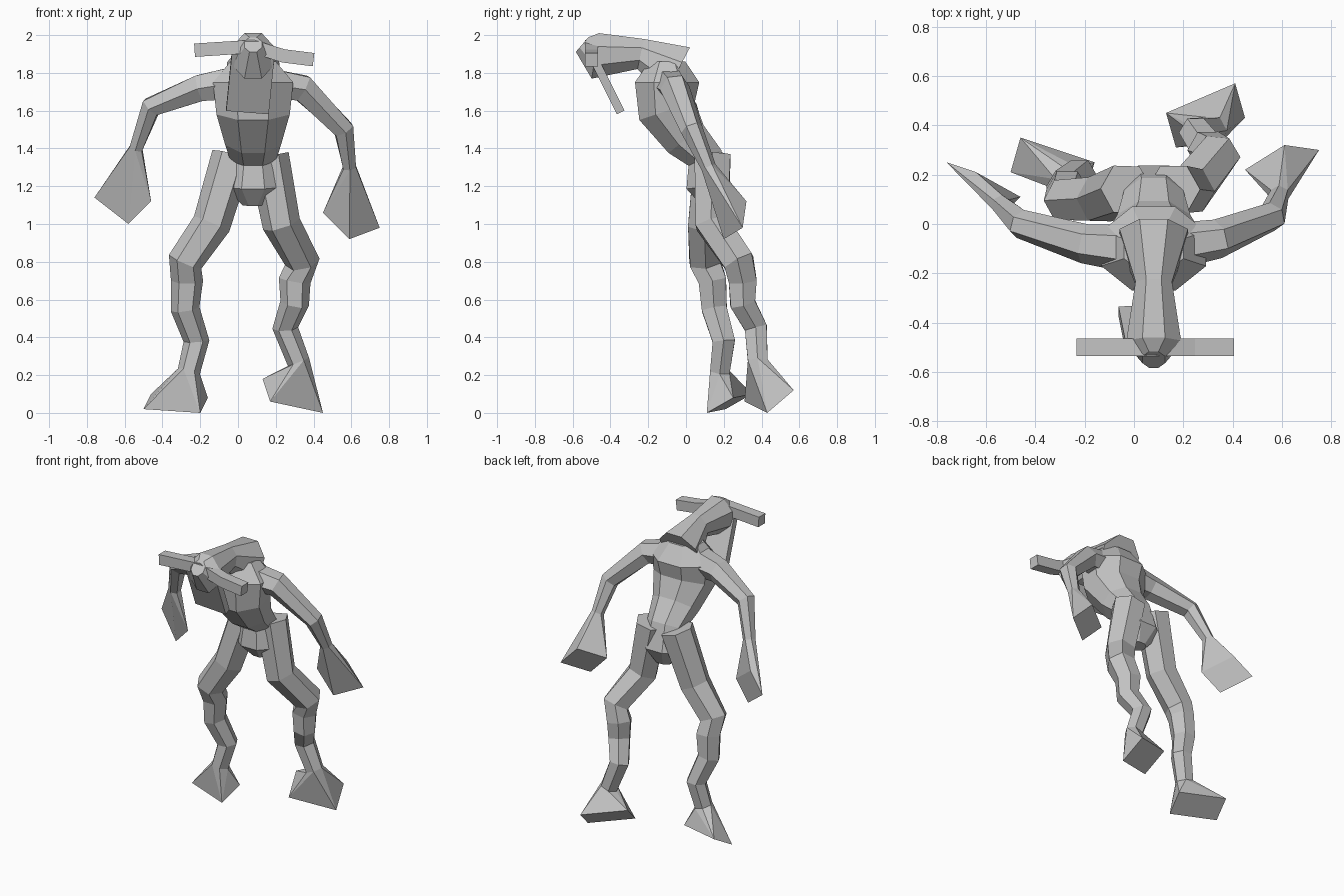
import bpy, bmesh, math
from mathutils import Vector

old = bpy.data.objects.get("Cube")
if old:
    bpy.data.objects.remove(old)

COLOUR = (.55, .55, .55, 1)
grey = bpy.data.materials.new("stone grey")
grey.use_nodes = True
grey.diffuse_color = COLOUR
grey.node_tree.nodes["Principled BSDF"].inputs["Base Color"].default_value = COLOUR

SIDEWAYS = Vector((1, 0, 0))
BACKWARDS = Vector((0, 1, 0))


def finish(name, bm):
    bmesh.ops.recalc_face_normals(bm, faces=bm.faces)
    mesh = bpy.data.meshes.new(name)
    bm.to_mesh(mesh)
    bm.free()
    mesh.materials.append(grey)
    part = bpy.data.objects.new(name, mesh)
    bpy.context.collection.objects.link(part)


def tube(name, path, widths, side, sides=6, depth=1.0):
    """Loft rings of the given half widths along a path; return the last ring."""
    bm = bmesh.new()
    path = [Vector(point) for point in path]
    last = len(path) - 1
    turn = 0 if sides == 6 else math.pi / sides
    rings = []
    for i, (centre, width) in enumerate(zip(path, widths)):
        along = (path[min(i + 1, last)] - path[max(i - 1, 0)]).normalized()
        across = (side - along * side.dot(along)).normalized()
        outward = along.cross(across) * depth
        angles = [turn + math.tau * k / sides for k in range(sides)]
        rings.append([bm.verts.new(centre + width * (across * math.cos(a) + outward * math.sin(a)))
                      for a in angles])
    for lower, upper in zip(rings, rings[1:]):
        for k in range(sides):
            bm.faces.new((lower[k - 1], lower[k], upper[k], upper[k - 1]))
    bm.faces.new(rings[0])
    bm.faces.new(rings[-1])
    end = [vert.co.copy() for vert in rings[-1]]
    finish(name, bm)
    return end


def limb(name, path, thick, thin, side):
    """Tube that tapers evenly from thick to thin."""
    steps = len(path) - 1
    widths = [thick + (thin - thick) * i / steps for i in range(len(path))]
    return tube(name, path, widths, side)


def trunk(name, profile, depth):
    """Eight-sided body part from rows of (y, z, half width) on the body's midline."""
    path = [(.08, y, z) for y, z, width in profile]
    tube(name, path, [row[-1] for row in profile], SIDEWAYS, sides=8, depth=depth)


def flare(name, joint, centre, across, along):
    """Hull from a wrist or ankle ring out to a four-cornered end."""
    centre, across, along = Vector(centre), Vector(across), Vector(along)
    corners = [centre + across * i + along * j for i in (-1, 1) for j in (-1, 1)]
    bm = bmesh.new()
    for point in joint + corners:
        bm.verts.new(point)
    bmesh.ops.convex_hull(bm, input=bm.verts)
    loose = [vert for vert in bm.verts if not vert.link_faces]
    bmesh.ops.delete(bm, geom=loose, context="VERTS")
    bmesh.ops.dissolve_limit(bm, angle_limit=.05, verts=bm.verts, edges=bm.edges)
    finish(name, bm)


# Torso, bent forward at the chest
trunk("torso", [(.13, 1.1, .06), (.12, 1.2, .16), (.1, 1.35, .13), (0, 1.45, .16),
                (-.1, 1.6, .21), (-.1, 1.75, .23), (-.1, 1.86, .13)], depth=.8)

# Neck and head
trunk("head", [(-.05, 1.8, .15), (-.24, 1.9, .08), (-.48, 1.89, .12), (-.55, 1.95, .05)], depth=1.1)

# Hanging jaw plate
tube("jaw", [(.08, -.5, 1.9), (.05, -.35, 1.6)], (.16, .16), SIDEWAYS, sides=4, depth=.2)

# Horn bar across the brow
horns = [(-.23, -.5, 1.92), (.08, -.5, 1.94), (.24, -.5, 1.89), (.4, -.5, 1.87)]
tube("horns", horns, [.05] * len(horns), BACKWARDS, sides=4)

# Arms with flared hands
wrist = limb("left_arm", [(.1, -.1, 1.75), (.34, -.06, 1.72), (.56, .03, 1.5), (.59, .12, 1.3)],
             .1, .04, BACKWARDS)
flare("left_hand", wrist, (.6, .26, 1.02), (.07, -.01, -.07), (.08, .05, .03))
wrist = limb("right_arm", [(0, -.1, 1.75), (-.2, -.08, 1.72), (-.46, 0, 1.62), (-.54, .08, 1.4)],
             .1, .04, BACKWARDS)
flare("right_hand", wrist, (-.61, .18, 1.13), (.09, -.05, -.07), (.06, -.02, .06))

# Crooked legs with wedge feet
ankle = limb("left_leg", [(.16, .14, 1.36), (.23, .14, 1), (.34, .28, .8), (.3, .3, .7),
                          (.3, .3, .58), (.25, .37, .45), (.32, .38, .27)], .11, .06, SIDEWAYS)
flare("left_foot", ankle, (.29, .44, .09), (.14, .06, -.03), (-.02, .07, .06))
ankle = limb("right_leg", [(-.03, .14, 1.36), (-.14, .1, 1), (-.28, .1, .8), (-.27, .14, .7),
                           (-.28, .15, .55), (-.22, .2, .38), (-.26, .18, .22)], .11, .06, SIDEWAYS)
flare("right_foot", ankle, (-.33, .23, .05), (.15, -.05, -.01), (.02, .07, .04))
